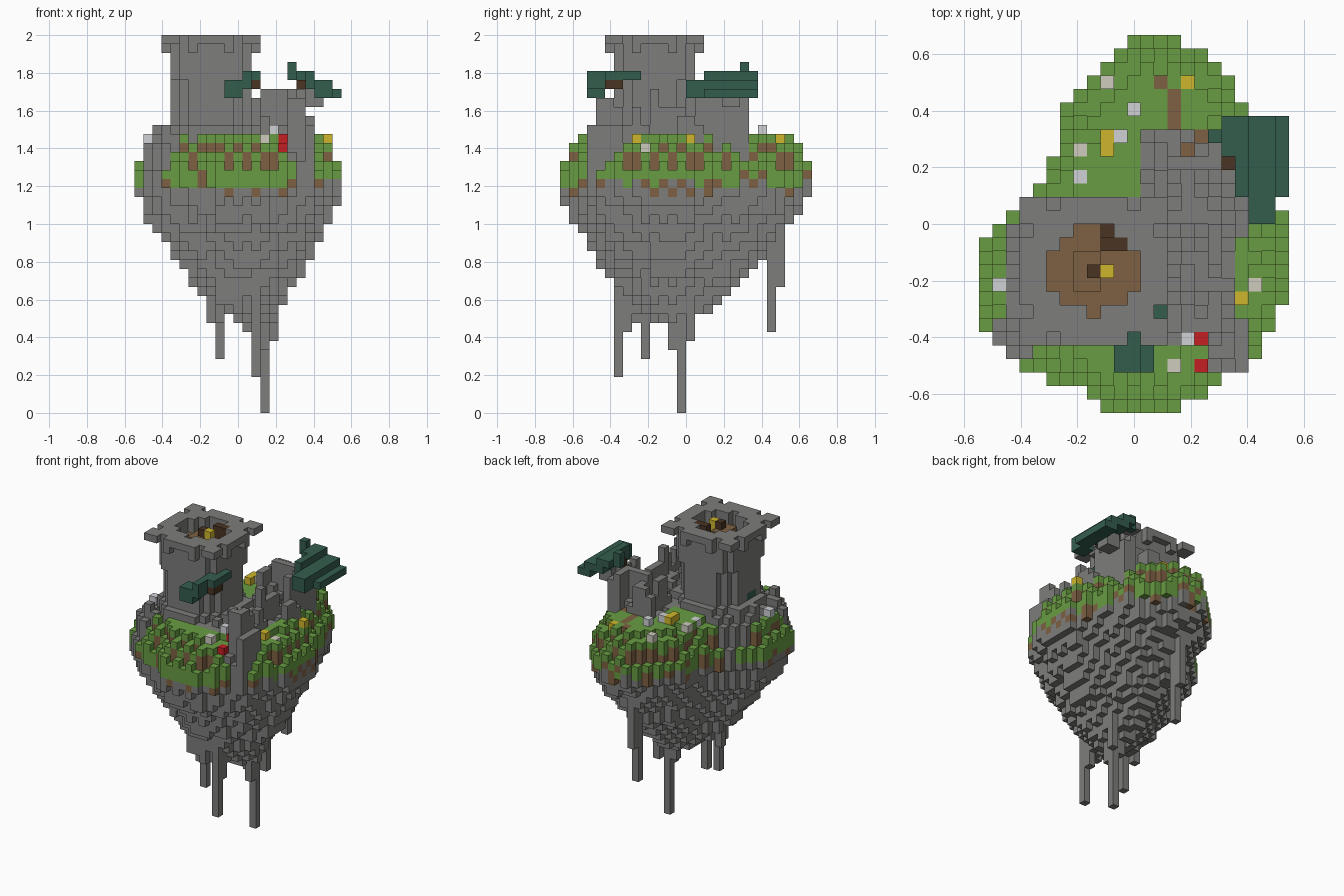
import bpy
import random

random.seed(4)
cube = bpy.data.objects.get("Cube")
if cube:
    bpy.data.objects.remove(cube, do_unlink=True)

V = 1 / 21                      # edge of one block
COLORS = {
    "stone": (0.205, 0.205, 0.2),
    "grass": (0.14, 0.335, 0.055),
    "soil": (0.21, 0.12, 0.056),
    "dark_wood": (0.067, 0.034, 0.016),
    "teal_roof": (0.034, 0.11, 0.076),
    "yellow": (0.62, 0.47, 0.026),
    "red": (0.55, 0.013, 0.017),
    "cool_white": (0.62, 0.64, 0.67),
    "warm_white": (0.62, 0.6, 0.52),
}


def make_material(name, color):
    mat = bpy.data.materials.new(name)
    mat.use_nodes = True
    mat.diffuse_color = (*color, 1)
    bsdf = mat.node_tree.nodes["Principled BSDF"]
    bsdf.inputs["Base Color"].default_value = (*color, 1)
    return mat


materials = {n: make_material(n, c) for n, c in COLORS.items()}
solid = {}                      # block cell -> (part, colour)


def box(part, color, xs, ys, zs):
    """Fill an inclusive range of blocks."""
    for i in range(xs[0], xs[1] + 1):
        for j in range(ys[0], ys[1] + 1):
            for k in range(zs[0], zs[1] + 1):
                solid[i, j, k] = (part, color)


def interp(points, x):
    for (a, u), (b, w) in zip(points, points[1:]):
        if x <= b:
            return u + (w - u) * max(0, x - a) / (b - a)
    return points[-1][1]


# Island plan: left and right edge along the depth
LEFT = [(0, 9), (1, 8), (2, 5), (3, 3), (5, 1), (6, 0), (11, 0), (13, 1),
        (16, 4), (19, 6), (21, 6), (23, 7), (25, 9), (27, 11)]
RIGHT = [(0, 14), (1, 16), (2, 17), (3, 19), (5, 20), (7, 21), (9, 22),
         (14, 22), (17, 20), (21, 19), (24, 18), (26, 16), (27, 14)]
# Underside height from the core to the rim
KEEL = [(0, 0.44), (0.33, 0.53), (0.5, 0.66), (0.7, 0.84), (0.84, 0.96), (1, 1.13)]
CORE = (12.3, 11.3)
# Flower spots and the ground height below each
FLOWERS = {
    "cool_white": [(11, 22, 31), (10, 20, 31), (7, 17, 30), (1, 9, 30), (15, 5, 31)],
    "warm_white": [(9, 24, 30), (7, 19, 30), (14, 3, 30), (20, 9, 29)],
    "yellow": [(15, 24, 30), (9, 19, 31), (9, 20, 31), (21, 14, 30), (19, 8, 30)],
    "red": [(16, 5, 30), (16, 3, 29)],
}
ground = {(i, j): h for spots in FLOWERS.values() for i, j, h in spots}


def inside(i, j):
    return (-0.5 <= j <= 27.5
            and interp(LEFT, j) - 0.5 <= i <= interp(RIGHT, j) + 0.5)


def rim_distance(i, j):
    for d in range(1, 4):
        if not all(inside(i + x, j + y)
                   for x, y in ((d, 0), (-d, 0), (0, d), (0, -d))):
            return d
    return 4


def keel_height(i, j):
    s = 0.03
    while s < 1 and not inside(CORE[0] + (i - CORE[0]) / s,
                               CORE[1] + (j - CORE[1]) / s):
        s += 0.03
    return round(interp(KEEL, s) / V) + random.choice((0, 0, 0, 1))


def is_rocky(i, j):
    """Bare stone ground under the tower and the ruins."""
    return (12 <= i <= 18 and 4 < j <= 20 or 3 <= i <= 19 and 13 <= j <= 15
            or 2 <= i <= 18 and 6 <= j <= 13 or 3 < i < 15 and j == 5
            or 1 <= i <= 3 and 4 <= j <= 6 or 17 <= i <= 19 and 3 <= j <= 5)


def land_color(i, j, k, h, d):
    chance = random.random()
    if is_rocky(i, j) and (i, j) not in ground or k < 24:
        return "stone"
    if k == 24:
        return "soil" if chance < 0.2 else "stone"
    if k < h - 1 and chance < (0.25 if d == 1 else 0.9):
        return "soil"
    return "stone" if k == 25 and chance > 0.8 else "grass"


# Floating island with a lawn stepped in a checker pattern
for i in range(23):
    for j in range(28):
        if inside(i, j):
            d = rim_distance(i, j)
            h = min(31, 26 + d + (d > 1) + (i + j) % 2)
            if i > 14 and j < 5:
                h = min(h, 30)
            if is_rocky(i, j) and d > 2:
                h = random.choice((30, 31, 31, 32))
            h = ground.get((i, j), h)
            for k in range(keel_height(i, j), h):
                solid[i, j, k] = ("island", land_color(i, j, k, h, d))

# Hanging rock spikes: column and lowest block
for i in range(9, 14):
    for j in range(6, 10):
        box("rock_spikes", "stone", (i, i), (j, j), (random.randint(11, 14), 18))
for i, j, low in ((14, 13, 0), (13, 13, 8), (13, 6, 4), (13, 7, 9), (9, 9, 6),
                  (9, 8, 10), (15, 14, 8), (14, 12, 7), (12, 23, 9),
                  (12, 24, 14), (8, 10, 10), (15, 12, 10)):
    box("rock_spikes", "stone", (i, i), (j, j), (low, 22))

# Trodden path from the back lawn to the ruin doorway
for xs, ys in (((13, 13), (24, 24)), ((14, 14), (21, 23)), ((15, 15), (19, 20)),
               ((16, 16), (20, 20))):
    box("path", "soil", xs, ys, (28, 30))

# Ruined walls with broken tops: x range, y range, possible heights
for xs, ys, tops in (((12, 14), (20, 20), (34, 35)), ((13, 14), (17, 19), (33, 35)),
                     ((17, 18), (19, 20), (35, 36)), ((14, 18), (18, 18), (36, 36)),
                     ((13, 13), (16, 17), (35, 35)), ((18, 18), (15, 17), (35, 36)),
                     ((17, 17), (10, 13), (34, 36)), ((18, 18), (6, 9), (32, 34)),
                     ((14, 16), (14, 14), (32, 34)), ((14, 15), (8, 8), (32, 33)),
                     ((19, 19), (13, 15), (31, 33)), ((17, 18), (4, 5), (32, 35))):
    for i in range(xs[0], xs[1] + 1):
        for j in range(ys[0], ys[1] + 1):
            box("ruined_walls", "stone", (i, i), (j, j), (28, random.choice(tops) - 1))
box("ruined_walls", "stone", (19, 20), (18, 19), (34, 35))
box("ruined_walls", "stone", (19, 19), (3, 6), (24, 31))


def octagon(a, b, r):
    return max(abs(a), abs(b)) <= r and abs(a) + abs(b) <= 1.5 * r


# Round tower: flared foot, shaft, sunken floor and notched parapet
for a in range(-5, 6):
    for b in range(-5, 6):
        near, far = sorted((abs(a), abs(b)))
        hollow = octagon(a, b, 3) and not (b == -3 and a)
        for k in range(29, 42):
            foot = k < 32 and octagon(a, b, 5)
            shaft = octagon(a, b, 4) and not (hollow and k > 39)
            corbel = k > 36 and (near, far) == (3, 4)
            brace = k == 40 and (near, far) == (2, 5)
            parapet = k == 41 and not hollow and (near, far) != (3, 5)
            if foot or shaft or corbel or brace or parapet:
                color = "soil" if hollow and k == 39 else "stone"
                solid[8 + a, 10 + b, k] = ("tower", color)
box("tower_shutter", "teal_roof", (4, 4), (9, 10), (32, 32))

# Goods on the tower floor
box("tower_heap", "soil", (7, 8), (9, 11), (40, 40))
box("tower_crates", "dark_wood", (9, 10), (12, 12), (40, 41))
box("tower_crates", "dark_wood", (9, 9), (13, 13), (40, 40))
box("tower_crates", "dark_wood", (8, 8), (10, 10), (40, 41))
box("tower_lamp", "yellow", (9, 9), (10, 10), (40, 41))

# Sloping roof left over the ruins
for i, front, low, high in ((18, 19, 37, 37), (19, 16, 36, 37), (20, 16, 36, 36),
                            (21, 16, 35, 36), (22, 16, 35, 35)):
    box("ruin_roof", "teal_roof", (i, i), (front, 21), (low, high))
box("ruin_roof", "teal_roof", (20, 21), (14, 15), (35, 36))
box("ruin_roof", "teal_roof", (17, 17), (20, 20), (37, 38))
box("roof_post", "dark_wood", (18, 18), (18, 18), (36, 36))

# Awning on the tower front
box("awning", "teal_roof", (10, 11), (3, 4), (35, 36))
box("awning", "teal_roof", (11, 12), (3, 6), (36, 36))
box("awning", "teal_roof", (12, 12), (3, 8), (37, 37))
box("awning", "teal_roof", (13, 13), (5, 8), (37, 37))
box("awning_beam", "dark_wood", (13, 13), (5, 6), (36, 36))

for color, spots in FLOWERS.items():
    for i, j, h in spots:
        solid[i, j, h] = (color + "_flowers", color)


def build_part(name):
    """Skin the outside faces of one part's blocks."""
    verts, faces, slots = {}, [], []
    used = sorted({c for p, c in solid.values() if p == name})
    for cell, (part, color) in solid.items():
        for axis, side in [(n, s) for n in range(3) for s in (0, 1)]:
            beside = list(cell)
            beside[axis] += 2 * side - 1
            if part != name or tuple(beside) in solid:
                continue
            loop = []
            for p, q in ((0, 0), (1, 0), (1, 1), (0, 1)):
                corner = list(cell)
                corner[axis] += side
                corner[(axis + 1) % 3] += p
                corner[(axis + 2) % 3] += q
                loop.append(verts.setdefault(tuple(corner), len(verts)))
            faces.append(loop if side else loop[::-1])
            slots.append(used.index(color))
    mesh = bpy.data.meshes.new(name)
    mesh.from_pydata([((x - 11.5) * V, (y - 14) * V, z * V) for x, y, z in verts], [], faces)
    for color in used:
        mesh.materials.append(materials[color])
    mesh.polygons.foreach_set("material_index", slots)
    bpy.context.collection.objects.link(bpy.data.objects.new(name, mesh))


for part_name in sorted({p for p, c in solid.values()}):
    build_part(part_name)
